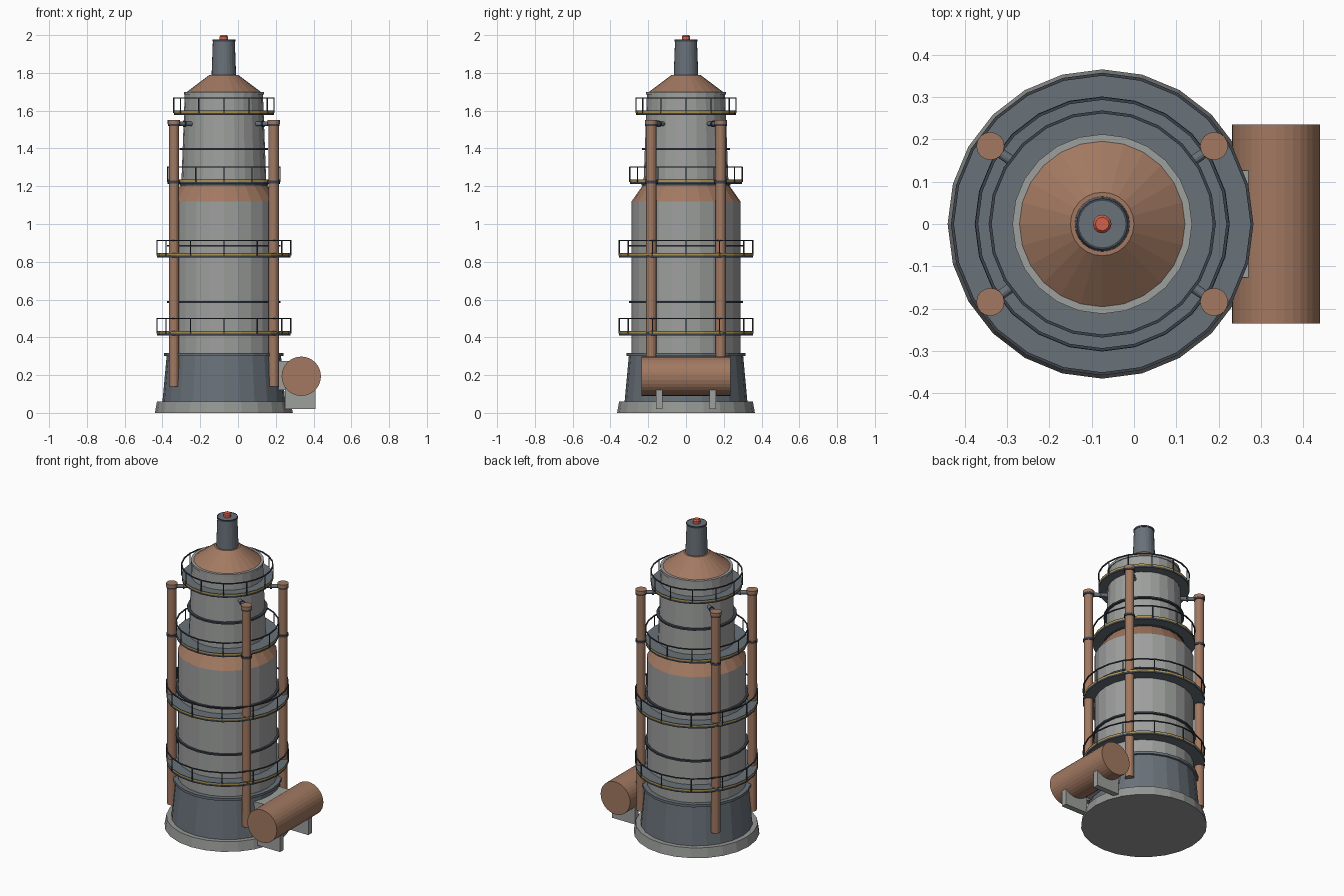
import bpy, bmesh
from math import sin, cos, tau, atan2, hypot
from mathutils import Vector, Matrix

if "Cube" in bpy.data.objects:
    bpy.data.objects.remove(bpy.data.objects["Cube"])

CX = -0.075  # tower axis


def material(name, r, g, b):
    m = bpy.data.materials.new(name)
    m.use_nodes = True
    m.diffuse_color = (r, g, b, 1)
    m.node_tree.nodes["Principled BSDF"].inputs["Base Color"].default_value = (r, g, b, 1)
    return m


STEEL = material("light steel", 0.34, 0.35, 0.34)
SLATE = material("slate metal", 0.14, 0.165, 0.19)
COPPER = material("rusty copper", 0.36, 0.19, 0.12)
CONCRETE = material("concrete", 0.30, 0.31, 0.30)
DARK = material("dark iron", 0.045, 0.055, 0.07)
YELLOW = material("safety yellow", 0.42, 0.29, 0.08)
RED = material("warning red", 0.65, 0.12, 0.07)


def finish(name, bm, *mats):
    bmesh.ops.recalc_face_normals(bm, faces=bm.faces)
    me = bpy.data.meshes.new(name)
    bm.to_mesh(me)
    bm.free()
    for m in mats:
        me.materials.append(m)
    ob = bpy.data.objects.new(name, me)
    bpy.context.collection.objects.link(ob)
    return ob


def lathe(name, profile, mats, x=CX, y=0, sides=24, closed=False, bands=()):
    """Spin (radius, height) points; open profiles get flat end caps."""
    bm = bmesh.new()
    rings = [[bm.verts.new((x + r * cos(tau * i / sides), y + r * sin(tau * i / sides), z))
              for i in range(sides)] for r, z in profile]
    n = len(rings)
    for k in range(n if closed else n - 1):
        a, b = rings[k], rings[(k + 1) % n]
        for i in range(sides):
            j = (i + 1) % sides
            f = bm.faces.new((a[i], a[j], b[j], b[i]))
            f.material_index = bands[k] if bands else 0
    if not closed:
        bm.faces.new(rings[0])
        bm.faces.new(rings[-1])
    return finish(name, bm, *mats)


def ring(name, r_in, r_out, z0, z1, mat, **kw):
    return lathe(name, [(r_in, z0), (r_out, z0), (r_out, z1), (r_in, z1)], [mat], closed=True, **kw)


def rod(name, a, b, r, mat, sides=12):
    a, b = Vector(a), Vector(b)
    d = b - a
    bm = bmesh.new()
    turn = d.to_track_quat('Z', 'Y').to_matrix().to_4x4()
    bmesh.ops.create_cone(bm, cap_ends=True, segments=sides, radius1=r, radius2=r, depth=d.length,
                          matrix=Matrix.Translation((a + b) / 2) @ turn)
    return finish(name, bm, mat)


def box(name, lo, hi, mat):
    lo, hi = Vector(lo), Vector(hi)
    bm = bmesh.new()
    bmesh.ops.create_cube(bm, size=1, matrix=Matrix.Translation((lo + hi) / 2)
                          @ Matrix.Diagonal((*(hi - lo), 1)))
    return finish(name, bm, mat)


# Tower body, bottom to top
lathe("plinth", [(0.365, 0), (0.354, 0.06)], [CONCRETE])
lathe("skirt", [(0.325, 0.06), (0.302, 0.31)], [SLATE])
ring("skirt_flange", 0.27, 0.316, 0.302, 0.318, SLATE)
lathe("lower_shell", [(0.288, 0.31), (0.288, 1.12)], [STEEL])
lathe("shoulder_cone", [(0.288, 1.12), (0.225, 1.21)], [COPPER])
lathe("upper_shell", [(0.225, 1.21), (0.207, 1.69)], [STEEL])
ring("top_flange", 0.18, 0.212, 1.685, 1.70, STEEL)
lathe("roof_cone", [(0.198, 1.698), (0.075, 1.79)], [COPPER])
lathe("stack", [(0.065, 1.785), (0.058, 1.975)], [SLATE])
ring("stack_lip", 0.055, 0.0605, 1.965, 1.976, DARK)
lathe("beacon", [(0.022, 1.975), (0.022, 1.992), (0.016, 2.0)], [RED], sides=12)

# Stiffening hoops
for z, r in ((0.587, 0.301), (0.885, 0.301), (1.21, 0.235), (1.397, 0.234)):
    ring("shell_hoop", r - 0.03, r, z - 0.005, z + 0.005, DARK)

# Walkways with yellow edge strip and railing
for z, r, inner in ((0.41, 0.354, 0.28), (0.823, 0.354, 0.28),
                    (1.212, 0.297, 0.215), (1.577, 0.265, 0.2)):
    lathe("walkway", [(inner, z), (r, z), (r, z + 0.011), (r, z + 0.02), (r, z + 0.023), (inner, z + 0.023)],
          [SLATE, YELLOW, DARK], closed=True, bands=(0, 2, 1, 2, 0, 0))
    top = z + 0.093
    ring("handrail", r - 0.004, r + 0.003, top - 0.006, top, DARK)
    for i in range(12):
        px, py = CX + r * cos(tau * i / 12), r * sin(tau * i / 12)
        rod("rail_post", (px, py, z + 0.01), (px, py, top - 0.002), 0.0035, DARK, 6)

# Four downcomer pipes with collars and inlet stubs
for sx in (-1, 1):
    for sy in (-1, 1):
        dx, dy = sx * 0.264, sy * 0.184
        x, y = CX + dx, dy
        lathe("downcomer", [(0.027, 0.14), (0.027, 1.54)], [COPPER], x, y, 16)
        lathe("downcomer_cap", [(0.033, 1.53), (0.033, 1.55)], [COPPER], x, y, 16)
        for z in (0.42, 0.83, 1.222, 1.527):
            lathe("pipe_collar", [(0.032, z - 0.007), (0.032, z + 0.007)], [DARK], x, y, 16)
        rod("inlet_stub", (x, y, 1.53), (CX + dx * 0.6, dy * 0.6, 1.53), 0.012, SLATE)
        rod("inlet_flange", (CX + dx * 0.8, dy * 0.8, 1.53), (CX + dx * 0.77, dy * 0.77, 1.53), 0.017, DARK)

# Side tank, its connection box and two saddles
rod("side_tank", (0.335, -0.235, 0.194), (0.335, 0.235, 0.194), 0.104, COPPER, 32)
box("tank_connector", (0.15, -0.126, 0.12), (0.30, 0.126, 0.275), STEEL)
for s in (-1, 1):
    box("tank_saddle", (0.25, s * 0.142 - 0.018, 0.02), (0.41, s * 0.142 + 0.018, 0.16), STEEL)
